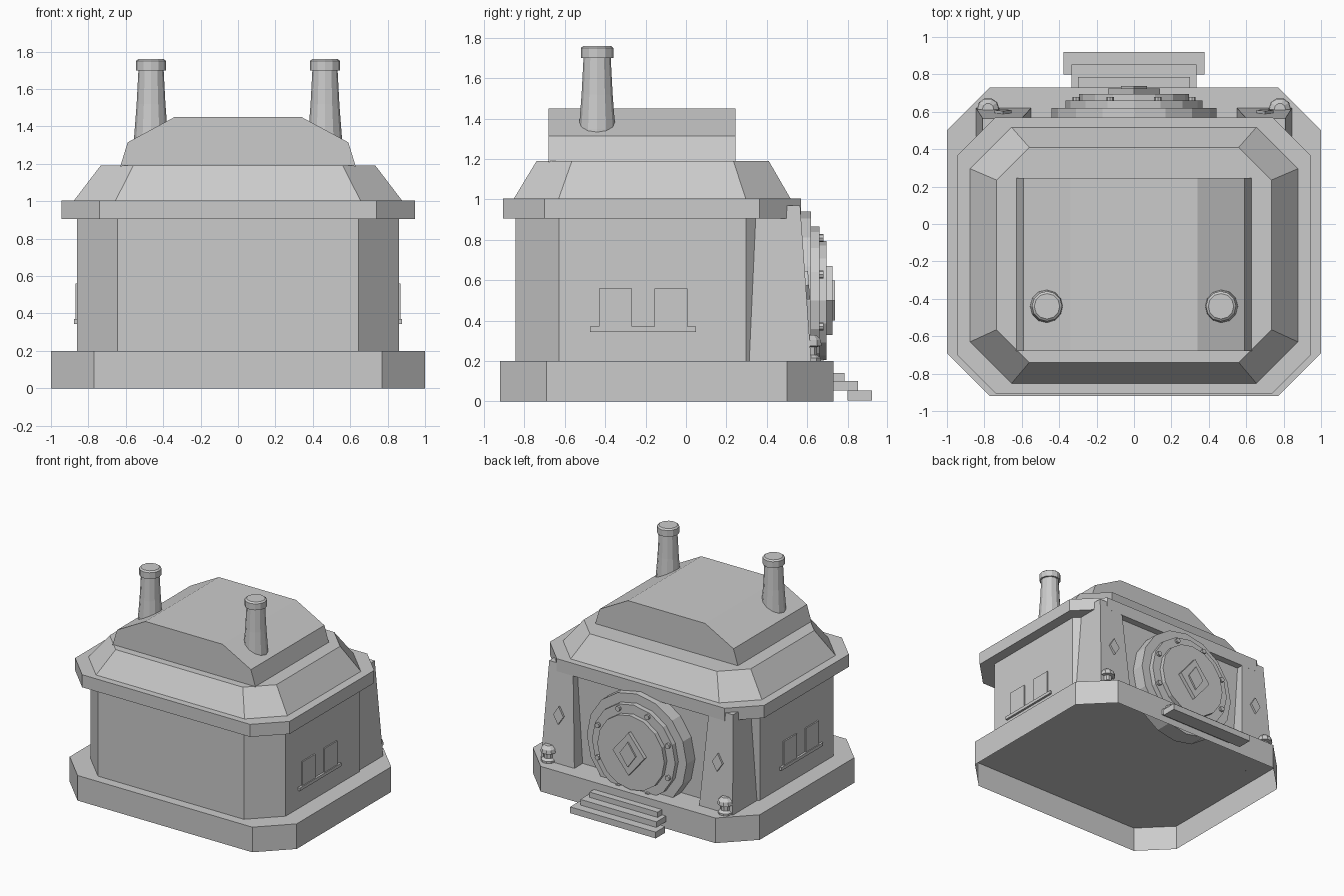
import bpy, bmesh, math
from mathutils import Matrix, Vector

cube = bpy.data.objects.get("Cube")
if cube:
    bpy.data.objects.remove(cube, do_unlink=True)

stone = bpy.data.materials.new("plain grey")
stone.use_nodes = True
GREY = (0.6, 0.6, 0.6, 1)
stone.diffuse_color = GREY
stone.node_tree.nodes["Principled BSDF"].inputs["Base Color"].default_value = GREY


def finish(name, bm):
    bmesh.ops.recalc_face_normals(bm, faces=bm.faces)
    mesh = bpy.data.meshes.new(name)
    bm.to_mesh(mesh)
    bm.free()
    mesh.materials.append(stone)
    obj = bpy.data.objects.new(name, mesh)
    bpy.context.collection.objects.link(obj)
    return obj


def loft(name, rings, bottom=True):
    """Skin a stack of closed rings with the same point count and cap the ends."""
    bm = bmesh.new()
    loops = [[bm.verts.new(p) for p in ring] for ring in rings]
    n = len(loops[0])
    for a, b in zip(loops, loops[1:]):
        for i in range(n):
            j = (i + 1) % n
            bm.faces.new((a[i], a[j], b[j], b[i]))
    bm.faces.new(loops[-1])
    if bottom:
        bm.faces.new(loops[0][::-1])
    return finish(name, bm)


def octagon(x, y0, y1, cut, z):
    """Rectangle with chamfered corners."""
    return [(x, y0 + cut, z), (x, y1 - cut, z), (x - cut, y1, z), (cut - x, y1, z),
            (-x, y1 - cut, z), (-x, y0 + cut, z), (cut - x, y0, z), (x - cut, y0, z)]


def rect(x0, x1, y0, y1, z):
    return [(x0, y0, z), (x1, y0, z), (x1, y1, z), (x0, y1, z)]


def box(name, x0, x1, y0, y1, z0, z1):
    return loft(name, [rect(x0, x1, y0, y1, z0), rect(x0, x1, y0, y1, z1)])


def turned(name, centre, profile, sides):
    """Lathe of (radius, z) pairs about a vertical axis."""
    step = math.tau / sides
    return loft(name, [[(centre[0] + r * math.cos(i * step), centre[1] + r * math.sin(i * step), z)
                        for i in range(sides)] for r, z in profile])


def plate(name, x, z, y0, y1, rx, rz, sides):
    """Polygonal disc or diamond facing the back."""
    step = math.tau / sides
    return loft(name, [[(x + rx * math.cos(i * step), y, z + rz * math.sin(i * step))
                        for i in range(sides)] for y in (y0, y1)])


# Plinth (open underneath), walls and eave
loft("plinth", [octagon(1, -0.92, 0.73, 0.23, z) for z in (0, 0.2)], bottom=False)
loft("walls", [octagon(0.86, -0.845, 0.515, 0.217, z) for z in (0.195, 0.92)])
loft("eave", [octagon(0.945, -0.905, 0.57, 0.205, z) for z in (0.905, 1.005)])

# Sloping lower roof and faceted upper roof
loft("lower_roof", [octagon(0.88, -0.855, 0.52, 0.223, 1.0),
                    octagon(0.735, -0.74, 0.41, 0.175, 1.19)])
half = [(0.63, 1.185), (0.59, 1.315), (0.34, 1.45)]
outline = half + [(-x, z) for x, z in reversed(half)]
loft("upper_roof", [[(x, y, z) for x, z in outline] for y in (-0.68, 0.245)])

# Parts that occur on both sides
for side, label in ((1, "left"), (-1, "right")):
    # Chimney with cap
    spot = (side * 0.465, -0.44)
    turned(label + "_chimney", spot,
           [(0.092, 1.28), (0.09, 1.35), (0.077, 1.52), (0.067, 1.71)], 12)
    turned(label + "_chimney_cap", spot,
           [(0.081, 1.7), (0.081, 1.75), (0.068, 1.76)], 12)

    # Tapered corner buttress with diamond plate
    low = sorted((side * 0.55, side * 0.845))
    high = sorted((side * 0.6, side * 0.81))
    loft(label + "_buttress", [rect(*low, 0.3, 0.62, 0.195), rect(*high, 0.33, 0.565, 0.97)])
    diamond = plate(label + "_buttress_diamond", 0, 0, -0.02, 0.012, 0.045, 0.07, 4)
    diamond.location = (side * 0.7, 0.597, 0.575)
    diamond.rotation_euler.x = math.atan2(0.055, 0.775)

    # Bollard on the plinth
    turned(label + "_bollard", (side * 0.78, 0.615),
           [(0.055, 0.195), (0.055, 0.215), (0.036, 0.23), (0.036, 0.27),
            (0.06, 0.275), (0.055, 0.305), (0.03, 0.33)], 10)

    # Window pair and sill
    near, far = sorted((side * 0.85, side * 0.87))
    for i, y in enumerate((-0.43, -0.155)):
        box(f"{label}_window_{i + 1}", near, far, y, y + 0.163, 0.36, 0.56)
    near, far = sorted((side * 0.85, side * 0.877))
    box(label + "_window_sill", near, far, -0.475, 0.05, 0.345, 0.37)

# Stepped round door with diamond boss and bolts
DOOR_Z = 0.5
plate("door_ring", 0, DOOR_Z, 0.48, 0.62, 0.44, 0.44, 16)
plate("door_rim", 0, DOOR_Z, 0.6, 0.66, 0.367, 0.367, 16)
plate("door_disc", 0, DOOR_Z, 0.64, 0.695, 0.295, 0.295, 16)
plate("door_diamond", 0, DOOR_Z, 0.68, 0.725, 0.14, 0.17, 4)
plate("door_diamond_centre", 0, DOOR_Z, 0.71, 0.737, 0.07, 0.1, 4)
for i in range(8):
    a = math.tau * (i + 0.5) / 8
    plate(f"door_bolt_{i + 1}", 0.335 * math.cos(a), DOOR_Z + 0.335 * math.sin(a),
          0.65, 0.68, 0.02, 0.02, 8)

# Entrance steps
for i, (w, y0, y1, z0, z1) in enumerate(((0.377, 0.8, 0.92, 0.005, 0.055),
                                         (0.335, 0.73, 0.852, 0.055, 0.1),
                                         (0.3, 0.72, 0.785, 0.1, 0.142))):
    box(f"step_{i + 1}", -w, w, y0, y1, z0, z1)
